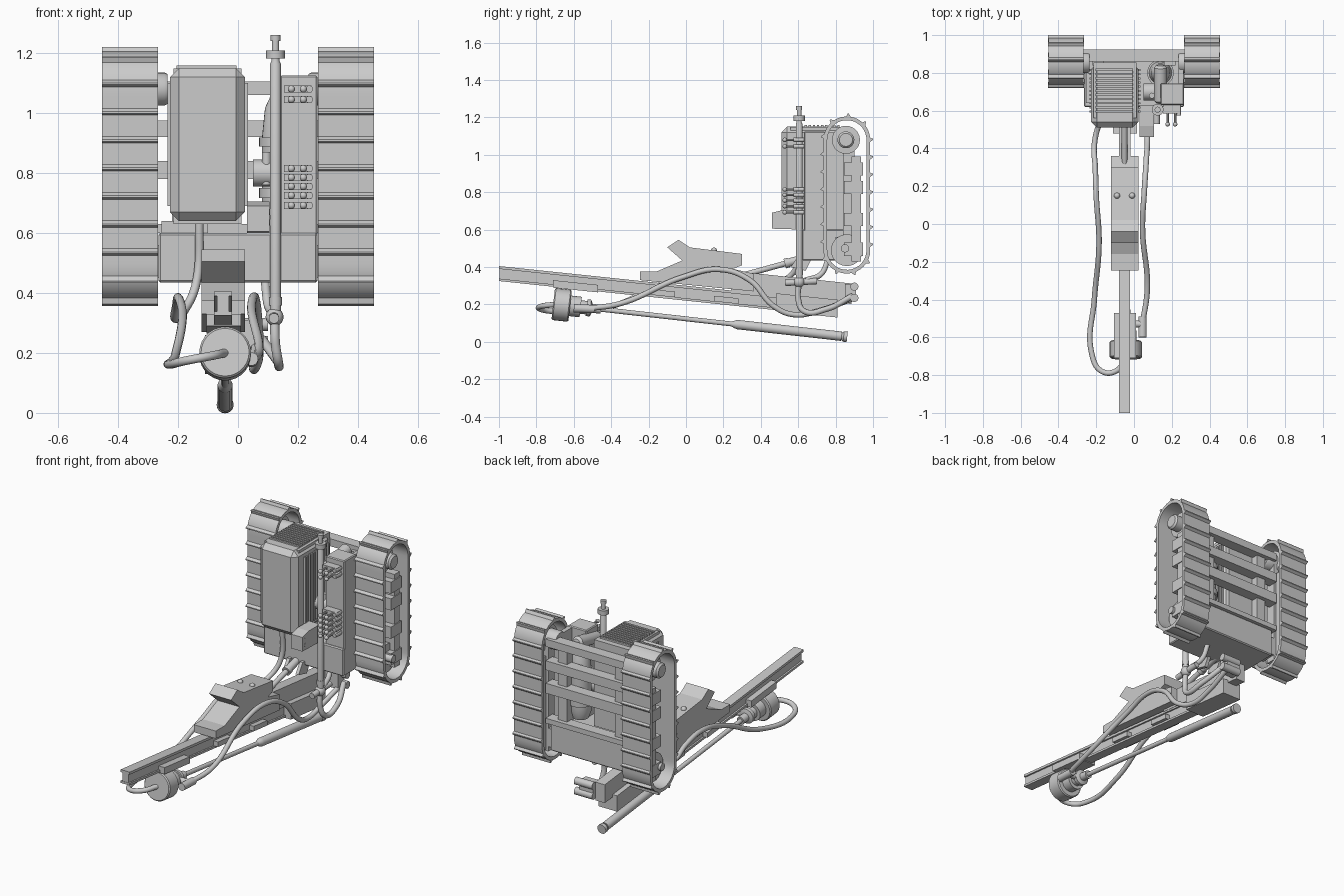
import bpy, bmesh, math
from mathutils import Vector

def finish(name, bm, smooth=False, bevel=0):
    bmesh.ops.recalc_face_normals(bm, faces=bm.faces)
    me = bpy.data.meshes.new(name)
    bm.to_mesh(me)
    bm.free()
    ob = bpy.data.objects.new(name, me)
    bpy.context.collection.objects.link(ob)
    if bevel:
        m = ob.modifiers.new("bevel", 'BEVEL')
        m.width, m.segments = bevel, 1
    if smooth:
        bpy.ops.object.select_all(action='DESELECT')
        ob.select_set(True)
        bpy.context.view_layer.objects.active = ob
        bpy.ops.object.shade_smooth_by_angle()
    return ob

def prism(name, prof, x0, x1, bevel=0):
    """Extrude a (y, z) outline along x."""
    bm = bmesh.new()
    f = bm.faces.new([bm.verts.new((x0, y, z)) for y, z in prof])
    r = bmesh.ops.extrude_face_region(bm, geom=[f])
    bmesh.ops.translate(bm, vec=(x1 - x0, 0, 0),
                        verts=[v for v in r["geom"] if isinstance(v, bmesh.types.BMVert)])
    return finish(name, bm, bevel=bevel)

def box(name, x0, x1, y0, y1, z0, z1, bevel=0):
    return prism(name, [(y0, z0), (y1, z0), (y1, z1), (y0, z1)], x0, x1, bevel)

def slant(name, x0, x1, y0, y1, o0, o1):
    """Box that follows the tilt of the feed beam."""
    k = -0.105
    return prism(name, [(y0, o0 + k*y0), (y1, o0 + k*y1), (y1, o1 + k*y1), (y0, o1 + k*y0)], x0, x1)

def turned(name, a, b, rings, n=28):
    """Surface of revolution from a to b; rings are (t, radius)."""
    a, b = Vector(a), Vector(b)
    q = (b - a).to_track_quat('Z', 'Y')
    bm = bmesh.new()
    loops = []
    for t, r in rings:
        loops.append([bm.verts.new(a.lerp(b, t) + q @ Vector((r*math.cos(i*math.tau/n), r*math.sin(i*math.tau/n), 0)))
                      for i in range(n)])
    for l0, l1 in zip(loops, loops[1:]):
        for i in range(n):
            bm.faces.new((l0[i], l0[(i+1) % n], l1[(i+1) % n], l1[i]))
    bm.faces.new(loops[0])
    bm.faces.new(loops[-1])
    return finish(name, bm, True)

def cyl(name, a, b, r, n=24):
    return turned(name, a, b, [(0, r), (1, r)], n)

def ball(name, p, r):
    bm = bmesh.new()
    bmesh.ops.create_uvsphere(bm, u_segments=16, v_segments=10, radius=r)
    bmesh.ops.translate(bm, vec=p, verts=bm.verts)
    return finish(name, bm, True)

def hose(name, pts, r):
    cu = bpy.data.curves.new(name, 'CURVE')
    cu.dimensions, cu.bevel_depth, cu.bevel_resolution, cu.use_fill_caps = '3D', r, 4, True
    sp = cu.splines.new('BEZIER')
    sp.bezier_points.add(len(pts) - 1)
    for bp, p in zip(sp.bezier_points, pts):
        bp.co = p
        bp.handle_left_type = bp.handle_right_type = 'AUTO'
    ob = bpy.data.objects.new(name, cu)
    bpy.context.collection.objects.link(ob)
    bpy.ops.object.select_all(action='DESELECT')
    ob.select_set(True)
    bpy.context.view_layer.objects.active = ob
    bpy.ops.object.convert(target='MESH')

# Crawler tracks
CY, CZ, H, R = 0.86, 0.785, 0.295, 0.125
PER = 4*H + math.tau*R
def on_track(s):
    """Point and outward normal at distance s around the track."""
    s %= PER
    if s < 2*H: return Vector((CY + R, CZ - H + s)), Vector((1, 0))
    s -= 2*H
    if s < math.pi*R:
        n = Vector((math.cos(s/R), math.sin(s/R)))
        return Vector((CY, CZ + H)) + n*R, n
    s -= math.pi*R
    if s < 2*H: return Vector((CY - R, CZ + H - s)), Vector((-1, 0))
    a = math.pi + (s - 2*H)/R
    n = Vector((math.cos(a), math.sin(a)))
    return Vector((CY, CZ - H)) + n*R, n

def track(side):
    x0, x1 = side*0.267, side*0.453
    bm = bmesh.new()
    N, rows = 84, []
    for i in range(N):
        p, n = on_track(i*PER/N)
        q = p - n*0.02
        rows.append([bm.verts.new(c) for c in ((x0, *p), (x1, *p), (x1, *q), (x0, *q))])
    for i in range(N):
        a, b = rows[i], rows[(i+1) % N]
        for j in range(4):
            bm.faces.new((a[j], a[(j+1) % 4], b[(j+1) % 4], b[j]))
    finish("track_belt", bm, True)
    for i in range(21):
        s = (i + 0.3)*PER/21
        p, n = on_track(s)
        t = Vector((-n.y, n.x))
        prism("track_grouser", [p - t*0.013 - n*0.003, p + t*0.013 - n*0.003,
                                p + t*0.006 + n*0.015, p + n*0.015], x0 - side*0.001, x1 + side*0.001)

for s in (-1, 1):
    track(s)
    # Track frame, drive and idler
    box("track_frame", s*0.30, s*0.42, 0.885, 0.935, 0.43, 0.99)
    box("track_inner_rail", s*0.285, s*0.32, 0.84, 0.90, 0.42, 1.08)
    for z in (0.50, 0.66, 0.83, 0.93):
        box("frame_block", s*0.31, s*0.425, 0.845, 0.945, z - 0.04, z + 0.03)
    turned("drive_motor", (s*0.235, 0.855, 1.08), (s*0.44, 0.855, 1.08),
           [(0, 0.05), (0.05, 0.055), (0.35, 0.055), (0.36, 0.075), (0.7, 0.075), (0.71, 0.045), (0.95, 0.045), (1, 0.035)])
    cyl("idler_wheel", (s*0.33, 0.86, 0.49), (s*0.39, 0.86, 0.49), 0.085)
    cyl("idler_axle", (s*0.30, 0.85, 0.50), (s*0.44, 0.85, 0.50), 0.022)

# Chassis cross beams and uprights
for z0, z1 in ((1.06, 1.105), (0.92, 0.975), (0.78, 0.84), (0.60, 0.63)):
    box("cross_beam", -0.285, 0.285, 0.86, 0.925, z0, z1)
for x in (-0.19, 0.19):
    box("chassis_upright", x - 0.03, x + 0.03, 0.84, 0.90, 0.58, 1.08)
box("lower_chassis", -0.265, 0.265, 0.62, 0.91, 0.435, 0.60, 0.006)
box("lower_skirt", -0.29, 0.29, 0.80, 0.90, 0.45, 0.56)
box("left_step_bracket", -0.255, -0.10, 0.64, 0.80, 0.60, 0.64)

# Engine housing with louvres
box("engine_housing", -0.227, 0.023, 0.51, 0.85, 0.64, 1.15, 0.03)
box("engine_core", -0.215, 0.012, 0.56, 0.855, 0.63, 1.148)
for i in range(11):
    y = 0.59 + i*0.022
    box("top_louvre", -0.205, -0.005, y, y + 0.012, 1.145, 1.158)
    box("side_louvre", 0.01, 0.034, y, y + 0.01, 0.69, 1.10)
    box("side_louvre", -0.235, -0.215, y, y + 0.01, 0.69, 1.10)

# Valve panel with lever rows
box("valve_panel", 0.14, 0.265, 0.63, 0.745, 0.435, 1.125, 0.005)
box("panel_side", 0.235, 0.262, 0.74, 0.84, 0.60, 1.12)
for z in (1.08, 1.045, 0.815, 0.785, 0.755, 0.725, 0.692):
    box("valve_block", 0.153, 0.245, 0.585, 0.635, z - 0.012, z + 0.012)
    cyl("valve_cap", (0.238, 0.575, z), (0.238, 0.635, z), 0.012, 14)
    for x in (0.178, 0.218):
        cyl("valve_lever", (x, 0.53, z), (x, 0.60, z), 0.006, 10)
        ball("lever_knob", (x, 0.528, z), 0.012)

# Muffler, vertical filter tank and control box
turned("muffler", (0.14, 0.64, 1.05), (0.14, 0.84, 1.09), [(0, 0.02), (0.06, 0.034), (0.94, 0.034), (1, 0.02)])
turned("filter_tank", (0.14, 0.80, 0.63), (0.14, 0.80, 1.06),
       [(0, 0.045), (0.1, 0.06), (0.2, 0.06), (0.2, 0.07), (0.28, 0.07), (0.28, 0.06), (0.6, 0.06),
        (0.6, 0.07), (0.67, 0.07), (0.67, 0.06), (0.9, 0.05), (1, 0.03)])
cyl("pump_body", (0.05, 0.70, 0.80), (0.13, 0.70, 0.80), 0.045)
cyl("pump_upright", (0.095, 0.68, 0.76), (0.095, 0.68, 0.87), 0.015)
prism("control_box", [(0.46, 0.605), (0.63, 0.60), (0.63, 0.705), (0.52, 0.705), (0.46, 0.69)], 0.03, 0.105)
for z in (0.635, 0.67):
    cyl("control_button", (0.106, 0.49, z), (0.098, 0.49, z), 0.01, 12)

# Vertical water pipe
turned("water_pipe", (0.125, 0.605, 0.30), (0.125, 0.605, 1.26),
       [(0, 0.018), (0.06, 0.018), (0.06, 0.021), (0.09, 0.021), (0.09, 0.018), (0.9, 0.018), (0.91, 0.013),
        (0.918, 0.013), (0.918, 0.031), (0.947, 0.031), (0.947, 0.012), (0.98, 0.012), (0.98, 0.016), (1, 0.016)])
ball("pipe_joint", (0.122, 0.605, 0.32), 0.03)
cyl("pipe_valve", (0.12, 0.53, 0.315), (0.12, 0.70, 0.325), 0.017)

# Feed beam: I-section with carriage, sleeve and rear foot
slant("feed_beam_web", -0.070, -0.030, -0.998, 0.81, 0.225, 0.295)
slant("feed_beam_top", -0.080, -0.020, -1.0, 0.81, 0.285, 0.300)
slant("feed_beam_bottom", -0.080, -0.020, -1.0, 0.81, 0.220, 0.233)
slant("feed_carriage", -0.105, 0.010, -0.71, -0.47, 0.215, 0.255)
slant("slide_pad", -0.10, 0.00, -0.19, -0.06, 0.232, 0.262)
slant("slide_pad", -0.10, 0.00, 0.15, 0.28, 0.232, 0.262)
slant("beam_sleeve", -0.080, -0.018, 0.24, 0.885, 0.295, 0.405)
slant("rear_foot", -0.11, 0.015, 0.48, 0.81, 0.215, 0.31)

# Saddle over the feed beam
prism("saddle", [(-0.245, 0.33), (-0.245, 0.375), (-0.16, 0.375), (-0.02, 0.435), (-0.10, 0.505), (-0.04, 0.545),
                 (0.02, 0.505), (0.30, 0.47), (0.30, 0.41), (0.25, 0.39), (0.36, 0.365), (0.36, 0.27)], -0.122, 0.024)
for x in (-0.09, -0.01):
    ball("saddle_bolt", (x, 0.15, 0.488), 0.016)

# Tilt cylinder to the chassis
turned("tilt_cylinder", (-0.05, 0.30, 0.355), (-0.05, 0.68, 0.46),
       [(0, 0.015), (0.6, 0.015), (0.6, 0.026), (0.66, 0.026), (0.66, 0.022), (1, 0.022)])
for x in (-0.085, 0.0):
    prism("tilt_bracket", [(0.56, 0.40), (0.64, 0.38), (0.68, 0.46), (0.60, 0.46)], x - 0.01, x + 0.01)

# Rear clamps on the feed beam
for z in (0.235, 0.295):
    cyl("rear_clamp_pin", (-0.02, 0.90, z), (0.10, 0.90, z), 0.022, 16)
box("rear_clamp", -0.02, 0.07, 0.85, 0.91, 0.22, 0.31)

# Rotary head, drill rod and bit share one tilted axis
def axis(y):
    return (-0.043, y, 0.198 - 0.112*(y + 0.67))
def shaft(name, y0, y1, rings):
    turned(name, axis(y0), axis(y1), rings)
shaft("rotary_head", -0.71, -0.50, [(0, 0.080), (0.03, 0.086), (0.40, 0.086), (0.43, 0.080), (0.43, 0.055), (0.7, 0.055),
                                    (0.7, 0.036), (0.85, 0.036), (0.85, 0.045), (0.95, 0.045), (1, 0.02)])
shaft("drill_rod", -0.52, 0.30, [(0, 0.024), (0.08, 0.024), (0.08, 0.013), (1, 0.013)])
shaft("drill_hammer", 0.24, 0.85, [(0, 0.012), (0.04, 0.022), (0.06, 0.025), (0.97, 0.025), (0.97, 0.018), (1, 0.018)])
shaft("drill_bit", 0.83, 0.862, [(0, 0.018), (0.4, 0.028), (1, 0.028)])
cyl("head_port", (-0.043, -0.53, 0.18), (0.05, -0.53, 0.18), 0.018)
cyl("hose_fitting", (0.045, -0.60, 0.18), (0.045, -0.49, 0.175), 0.022)

# Hoses
hose("left_hose", [(-0.043, -0.70, 0.20), (-0.09, -0.775, 0.19), (-0.17, -0.78, 0.175), (-0.225, -0.68, 0.162),
                   (-0.21, -0.40, 0.19), (-0.185, -0.1, 0.32), (-0.20, 0.15, 0.385), (-0.205, 0.3, 0.36),
                   (-0.21, 0.42, 0.315), (-0.18, 0.54, 0.34), (-0.14, 0.60, 0.43), (-0.128, 0.60, 0.66)], 0.0145)
hose("right_hose", [(0.04, -0.55, 0.175), (0.07, -0.35, 0.205), (0.045, -0.02, 0.345), (0.055, 0.18, 0.387),
                    (0.065, 0.34, 0.33), (0.07, 0.47, 0.19), (0.055, 0.58, 0.145), (0.05, 0.72, 0.17), (0.06, 0.89, 0.23)], 0.0145)
hose("pipe_hose", [(0.122, 0.605, 0.32), (0.125, 0.60, 0.23), (0.135, 0.63, 0.165), (0.13, 0.75, 0.175), (0.08, 0.89, 0.245)], 0.0155)
hose("chassis_hose", [(0.12, 0.64, 0.33), (0.10, 0.72, 0.36), (0.09, 0.76, 0.44)], 0.0145)
